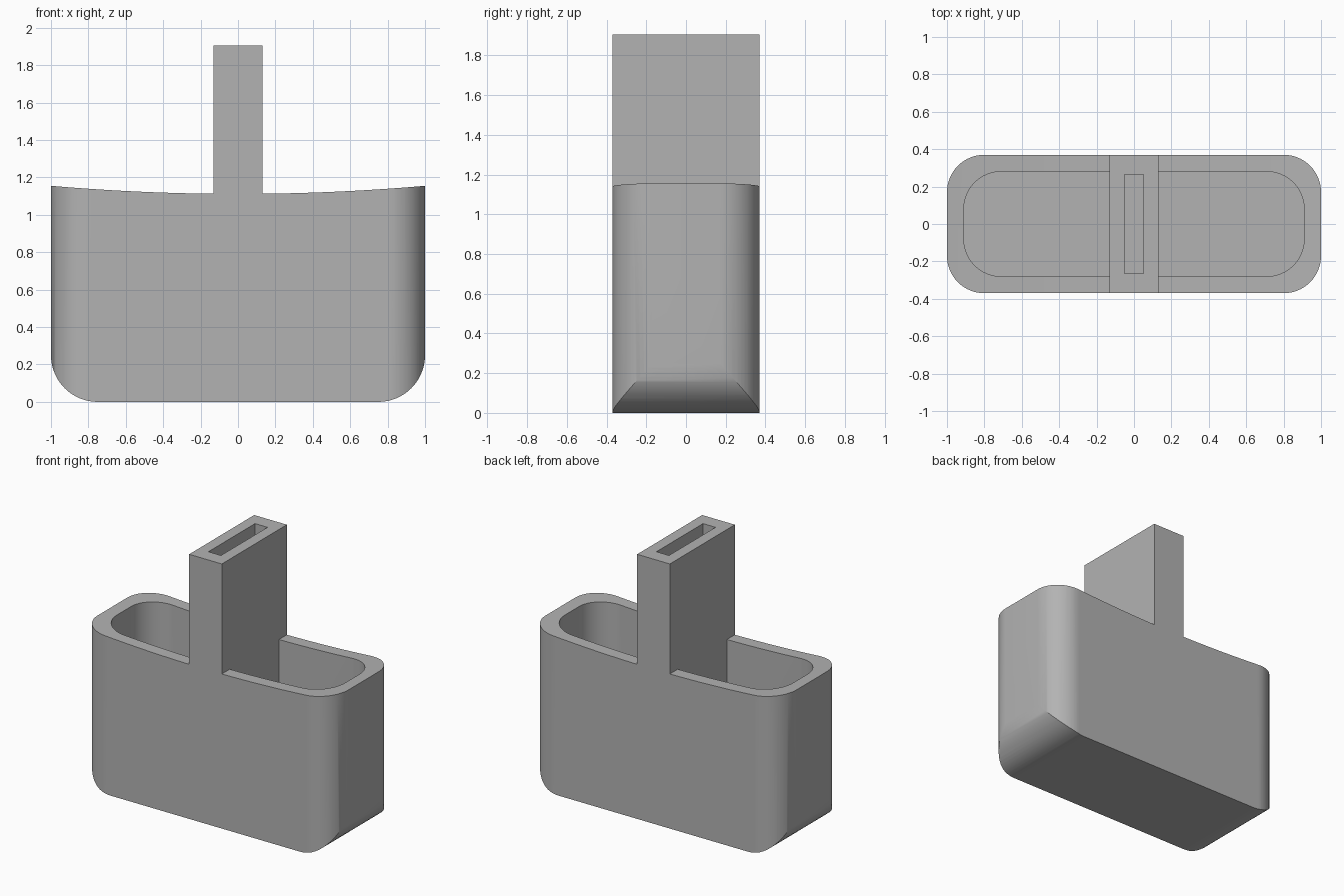
import bpy
import bmesh
from math import sin, cos, pi, radians
from mathutils import Vector

if "Cube" in bpy.data.objects:
    bpy.data.objects.remove(bpy.data.objects["Cube"], do_unlink=True)

grey = bpy.data.materials.new("plain grey")
grey.use_nodes = True
colour = (0.45, 0.45, 0.45, 1)
grey.diffuse_color = colour
grey.node_tree.nodes["Principled BSDF"].inputs["Base Color"].default_value = colour

WIDTH, DEPTH = 1.0, 0.37        # outer half sizes
POST = 0.13                     # half width of the post and divider
FLOOR, TOP = 0.09, 1.905
STEPS = 16


def arc(cx, cy, r, start):
    """Quarter circle, anticlockwise from the start angle in degrees."""
    angles = [radians(start) + pi / 2 * i / STEPS for i in range(STEPS + 1)]
    return [(cx + r * cos(a), cy + r * sin(a)) for a in angles]


def prism(name, points, base, sweep):
    """Extrude a closed outline; base maps its 2D points into space."""
    bm = bmesh.new()
    face = bm.faces.new([bm.verts.new(base(*p)) for p in points])
    top = bmesh.ops.extrude_face_region(bm, geom=[face])["geom"]
    bmesh.ops.translate(bm, vec=Vector(sweep),
                        verts=[v for v in top if isinstance(v, bmesh.types.BMVert)])
    bmesh.ops.recalc_face_normals(bm, faces=bm.faces)
    mesh = bpy.data.meshes.new(name)
    bm.to_mesh(mesh)
    bm.free()
    mesh.materials.append(grey)
    obj = bpy.data.objects.new(name, mesh)
    bpy.context.collection.objects.link(obj)
    return obj


def cut(target, tool, operation):
    mod = target.modifiers.new(tool.name, "BOOLEAN")
    mod.operation, mod.solver, mod.object = operation, "EXACT", tool
    bpy.context.view_layer.objects.active = target
    bpy.ops.object.modifier_apply(modifier=mod.name)
    bpy.data.objects.remove(tool, do_unlink=True)


def rim(x):
    return 1.112 + 0.043 * x * x


# Front profile: rounded base, dished rim and central post
xs = [WIDTH + (POST - WIDTH) * i / STEPS for i in range(STEPS + 1)]
right = [(x, rim(x)) for x in xs] + [(POST, TOP)]
profile = arc(-WIDTH + 0.25, 0.25, 0.25, 180) + arc(WIDTH - 0.25, 0.25, 0.25, 270)
profile += right + [(-x, z) for x, z in reversed(right)]
holder = prism("divided_holder", profile, lambda x, z: (x, -0.6, z), (0, 1.2, 0))

# Rounded plan outline trims the profile
r = 0.2
plan = []
for i, (sx, sy) in enumerate([(1, 1), (-1, 1), (-1, -1), (1, -1)]):
    plan += arc(sx * (WIDTH - r), sy * (DEPTH - r), r, 90 * i)
cut(holder, prism("plan_cutter", plan, lambda x, y: (x, y, -0.2), (0, 0, 2.4)), "INTERSECT")

# Compartments on both sides of the divider
ix, iy = 0.91, 0.28
pocket = [(POST, -iy)] + arc(ix - r, -iy + r, r, 270) + arc(ix - r, iy - r, r, 0) + [(POST, iy)]
for side in (1, -1):
    cut(holder, prism("pocket_cutter", pocket, lambda x, y: (side * x, y, FLOOR), (0, 0, 1.5)),
        "DIFFERENCE")

# Slot down through the post
slot = [(-0.05, -0.265), (0.05, -0.265), (0.05, 0.265), (-0.05, 0.265)]
cut(holder, prism("slot_cutter", slot, lambda x, y: (x, y, FLOOR), (0, 0, 2)), "DIFFERENCE")

bpy.ops.object.select_all(action="DESELECT")
holder.select_set(True)
bpy.context.view_layer.objects.active = holder
bpy.ops.object.shade_smooth_by_angle(angle=radians(30))
